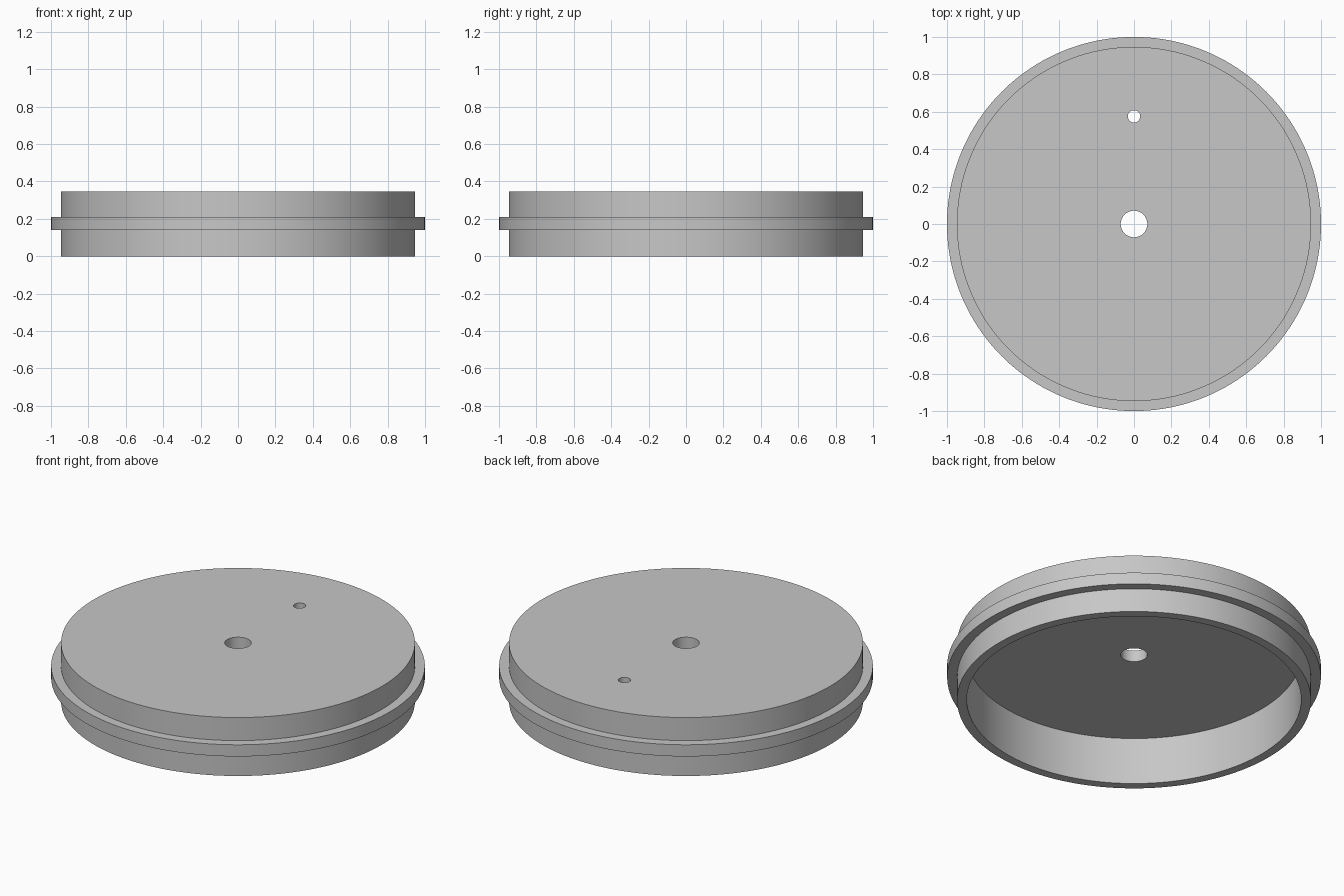
import bpy
import bmesh
import math

cube = bpy.data.objects.get("Cube")
if cube:
    bpy.data.objects.remove(cube, do_unlink=True)

SEGMENTS = 160
OUTER, INNER, FLANGE, BORE = 0.947, 0.895, 1.0, 0.071
HEIGHT, CEILING = 0.345, 0.278
FLANGE_LOW, FLANGE_HIGH = 0.14, 0.209
PIN_Y, PIN_RADIUS = 0.575, 0.033

# Plain grey material
grey = bpy.data.materials.new("grey")
grey.use_nodes = True
colour = (0.57, 0.57, 0.57, 1.0)
grey.diffuse_color = colour
grey.node_tree.nodes["Principled BSDF"].inputs["Base Color"].default_value = colour


def lathe(name, profile):
    """Turn a closed (radius, height) profile around the z axis."""
    bm = bmesh.new()
    verts = [bm.verts.new((r, 0, z)) for r, z in profile]
    edges = [bm.edges.new((v, verts[(i + 1) % len(verts)])) for i, v in enumerate(verts)]
    bmesh.ops.spin(bm, geom=verts + edges, cent=(0, 0, 0), axis=(0, 0, 1),
                   angle=math.tau, steps=SEGMENTS, use_merge=True)
    bmesh.ops.remove_doubles(bm, verts=bm.verts, dist=1e-5)
    bmesh.ops.recalc_face_normals(bm, faces=bm.faces)
    mesh = bpy.data.meshes.new(name)
    bm.to_mesh(mesh)
    bm.free()
    obj = bpy.data.objects.new(name, mesh)
    bpy.context.collection.objects.link(obj)
    mesh.materials.append(grey)
    return obj


# Hollow cap with a flange around the wall and a bore in the top plate
cap = lathe("flanged_cap", [
    (BORE, HEIGHT), (OUTER, HEIGHT),
    (OUTER, FLANGE_HIGH), (FLANGE, FLANGE_HIGH),
    (FLANGE, FLANGE_LOW), (OUTER, FLANGE_LOW),
    (OUTER, 0), (INNER, 0),
    (INNER, CEILING), (BORE, CEILING),
])

# Small pin hole through the top plate
bpy.ops.mesh.primitive_cylinder_add(vertices=48, radius=PIN_RADIUS, depth=0.2,
                                    location=(0, PIN_Y, (HEIGHT + CEILING) / 2))
cutter = bpy.context.object
cutter.name = "pin_hole_cutter"
cutter.hide_render = True
cutter.data.materials.append(grey)

bpy.ops.object.select_all(action="DESELECT")
cap.select_set(True)
bpy.context.view_layer.objects.active = cap
cut = cap.modifiers.new("pin_hole", "BOOLEAN")
cut.operation = "DIFFERENCE"
cut.solver = "EXACT"
cut.object = cutter
bpy.ops.object.modifier_apply(modifier=cut.name)
bpy.data.objects.remove(cutter, do_unlink=True)

# Smooth walls with crisp rims
bpy.ops.object.shade_smooth_by_angle(angle=math.radians(30))
